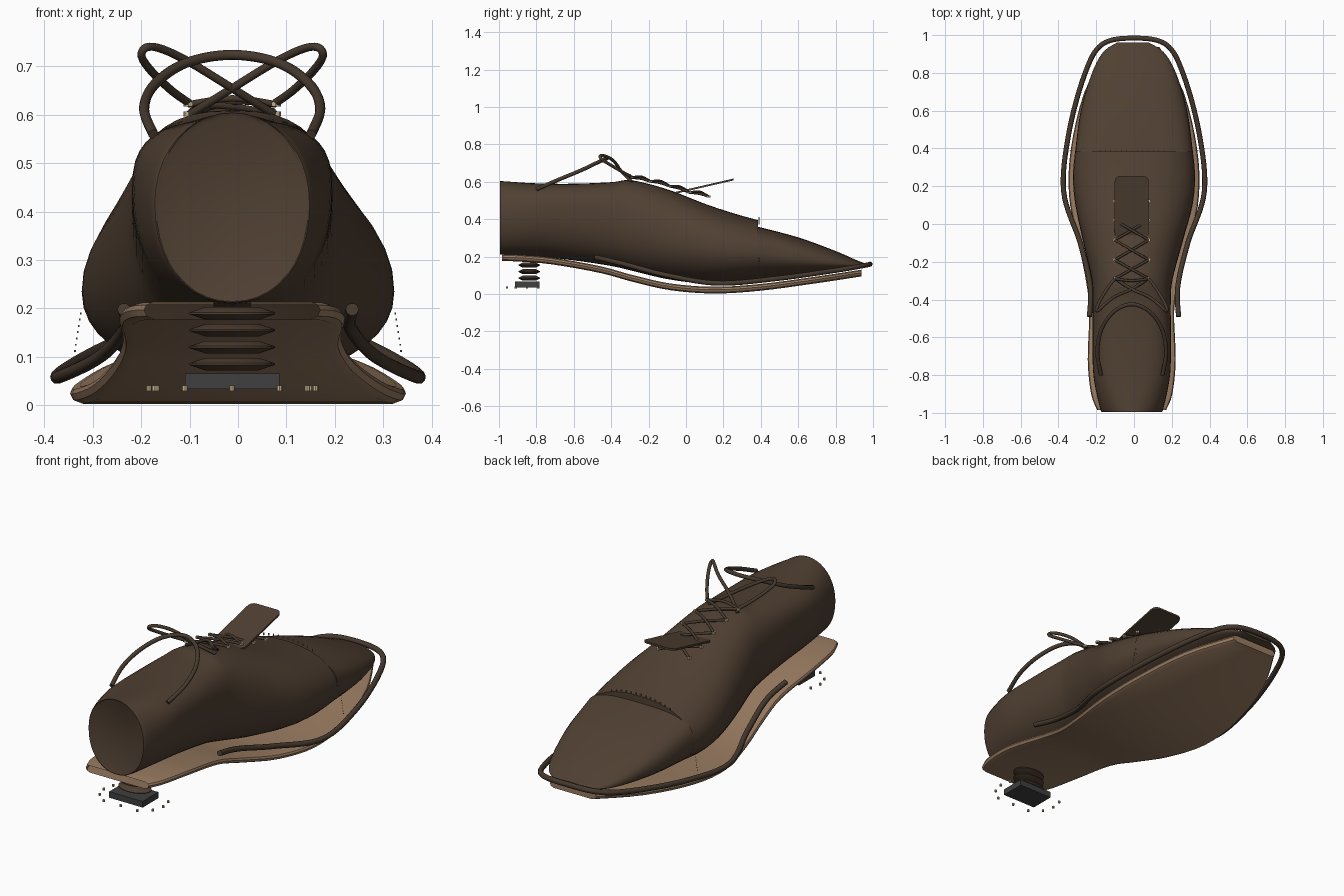
import bpy, bmesh, math
from mathutils import Vector, Matrix

cube = bpy.data.objects.get("Cube")
if cube:
    bpy.data.objects.remove(cube)

CX = -0.012  # the upper sits slightly off centre


def material(name, r, g, b):
    m = bpy.data.materials.new(name)
    m.use_nodes = True
    m.diffuse_color = (r, g, b, 1)
    m.node_tree.nodes["Principled BSDF"].inputs["Base Color"].default_value = (r, g, b, 1)
    return m


leather = material("brown leather", 0.08, 0.051, 0.032)
cord = material("dark brown cord", 0.061, 0.041, 0.027)
tan = material("tan sole leather", 0.32, 0.20, 0.12)
brass = material("pale brass", 0.55, 0.44, 0.26)
rubber = material("dark grey rubber", 0.05, 0.05, 0.052)


def finish(bm, name, mat, smooth=True):
    bmesh.ops.recalc_face_normals(bm, faces=bm.faces)
    me = bpy.data.meshes.new(name)
    bm.to_mesh(me)
    bm.free()
    ob = bpy.data.objects.new(name, me)
    bpy.context.collection.objects.link(ob)
    me.materials.append(mat)
    if smooth:
        bpy.ops.object.select_all(action='DESELECT')
        ob.select_set(True)
        bpy.context.view_layer.objects.active = ob
        bpy.ops.object.shade_smooth_by_angle(angle=math.radians(40))
    return ob


def smooth_path(keys, steps):
    """Catmull-Rom through tuples of any length."""
    keys = [Vector(k) for k in keys]
    out = []
    for i in range(len(keys) - 1):
        a, b, c, d = keys[max(i - 1, 0)], keys[i], keys[i + 1], keys[min(i + 2, len(keys) - 1)]
        for s in range(steps):
            t = s / steps
            out.append(b + (c - a) * (t / 2) + (a * 2 - b * 5 + c * 4 - d) * (t * t / 2)
                       + (b * 3 - a - c * 3 + d) * (t ** 3 / 2))
    return out + [keys[-1]]


def loft(rings):
    bm = bmesh.new()
    rows = [[bm.verts.new(p) for p in ring] for ring in rings]
    n = len(rows[0])
    for r, s in zip(rows, rows[1:]):
        for i in range(n):
            bm.faces.new((r[i], r[(i + 1) % n], s[(i + 1) % n], s[i]))
    caps = [bm.faces.new(rows[0]), bm.faces.new(rows[-1])]
    return bm, caps


def egg_ring(st, n=40):
    """Section: y, bottom, widest height, top, half width, centre x, squareness of the upper half."""
    y, zb, zc, zt, w, cx, square = st
    ring = []
    for i in range(n):
        a = math.tau * i / n
        c, s = math.cos(a), math.sin(a)
        p = 2 / (square if s > 0 else 2.15)
        x = math.copysign(abs(c) ** p, c) * w
        z = math.copysign(abs(s) ** p, s) * ((zt - zc) if s > 0 else (zc - zb))
        ring.append((cx + x, y, zc + z))
    return ring


# Upper: back part and vamp, ending in a raised edge over the toe cap
vamp = [(-.992, .215, .41, .605, .153, CX, 2.05), (-.975, .21, .42, .603, .168, CX, 2.15),
        (-.8, .2, .44, .592, .203, CX, 2.7), (-.6, .18, .43, .59, .207, CX, 3),
        (-.4, .15, .4, .598, .207, CX, 2.9), (-.29, .125, .37, .608, .215, -.01, 2.5),
        (-.1, .08, .31, .56, .262, -.006, 2.2), (.1, .055, .26, .483, .31, 0, 2.2),
        (.25, .055, .235, .433, .323, 0, 2.2), (.385, .07, .22, .395, .312, 0, 2.2)]
bm, caps = loft([egg_ring(s) for s in smooth_path(vamp, 5)])
bmesh.ops.recalc_face_normals(bm, faces=bm.faces)
bmesh.ops.inset_region(bm, faces=[caps[0]], thickness=.009, depth=.005)
finish(bm, "vamp_and_quarters", leather)

# Toe cap, flatter on top than the vamp edge above it
toe = [(.38, .07, .22, .361, .312, 0, 3.2), (.6, .09, .19, .303, .282, 0, 2.7),
       (.8, .115, .165, .23, .222, 0, 2.4), (.91, .135, .155, .182, .16, -.003, 2.2),
       (.96, .147, .153, .163, .085, -.006, 2.2)]
finish(loft([egg_ring(s) for s in smooth_path(toe, 5)])[0], "toe_cap", leather)

# Sole, open at the heel end: stations are y, half width, top height, centre x
sole = [(-.985, .182, .213, CX), (-.9, .215, .21, CX), (-.72, .233, .195, CX), (-.46, .225, .149, CX),
        (-.28, .25, .1, -.008), (-.08, .3, .056, 0), (.15, .344, .039, 0), (.4, .334, .054, 0),
        (.7, .262, .094, 0), (.937, .135, .13, 0)]
rings = []
for y, w, z, cx in smooth_path(sole, 4):
    half = [(w - .02, z), (w - .005, z - .006), (w, z - .016), (w - .006, z - .029), (w - .024, z - .036)]
    rings.append([(cx + x, y, h) for x, h in half] + [(cx - x, y, h) for x, h in reversed(half)])
bm, caps = loft(rings)
bmesh.ops.recalc_face_normals(bm, faces=bm.faces)
bm.faces.remove(caps[0])
finish(bm, "sole", tan)


def tube(name, points, radius, mat, steps=8):
    """Round cord swept along a smooth path."""
    pts = smooth_path(points, steps)
    rings, side = [], None
    for i, p in enumerate(pts):
        t = (pts[min(i + 1, len(pts) - 1)] - pts[max(i - 1, 0)]).normalized()
        if side is None:
            side = t.cross(Vector((0, 0, 1)))
        side = (side - t * side.dot(t)).normalized()
        up = t.cross(side)
        rings.append([p + (side * math.cos(math.tau * k / 10) + up * math.sin(math.tau * k / 10)) * radius
                      for k in range(10)])
    return finish(loft(rings)[0], name, mat)


def mirrored(points, cx):
    return points + [(2 * cx - x, y, z) for x, y, z in reversed(points[:-1])]


# Welt cord around the forefoot, and collar cord over the opening
welt = [(-.236, -.49, .198), (-.232, -.33, .16), (-.285, -.1, .1), (-.372, .17, .058),
        (-.345, .48, .082), (-.262, .79, .125), (-.17, .95, .152), (0, .984, .16)]
tube("welt_cord", mirrored(welt, 0), .0135, cord)
collar = [(-.175, -.8, .56), (-.194, -.68, .612), (-.173, -.56, .662), (-.108, -.465, .707), (CX, -.425, .724)]
tube("collar_cord", mirrored(collar, CX), .0105, cord)

# Tongue: thin rounded plate tilted up
bm = bmesh.new()
outline = []
for sx, sy, start in ((1, 1, 0), (-1, 1, 90), (-1, -1, 180), (1, -1, 270)):
    for k in range(5):
        a = math.radians(start + k * 22.5)
        y = .09 + sy * .135 + .03 * math.sin(a)
        outline.append(bm.verts.new((CX + sx * .06 + .03 * math.cos(a), y, .559 + .23 * y)))
face = bm.faces.new(outline)
res = bmesh.ops.extrude_face_region(bm, geom=[face])
bmesh.ops.translate(bm, vec=(0, 0, -.01), verts=[v for v in res["geom"] if isinstance(v, bmesh.types.BMVert)])
finish(bm, "tongue", leather)


def add_cylinder(bm, pos, r, h, n=8):
    bmesh.ops.create_cone(bm, cap_ends=True, segments=n, radius1=r, radius2=r, depth=h,
                          matrix=Matrix.Translation(pos))


# Laces crossing between five eyelet rows
rows = [(-.29, .622), (-.19, .602), (-.085, .576), (.02, .542), (.12, .522)]
eyelets = bmesh.new()
for i, (y, z) in enumerate(rows):
    for s in (-1, 1):
        add_cylinder(eyelets, (CX + s * .09, y, z), .011, .01)
        if i + 1 < len(rows):
            y2, z2 = rows[i + 1]
            mid = (CX, (y + y2) / 2, (z + z2) / 2 + .01 + s * .005)
            tube("cross_lace", [(CX + s * .09, y, z), mid, (CX - s * .09, y2, z2)], .007, cord)
finish(eyelets, "eyelets", brass)
y, z = rows[0]
tube("top_lace", [(CX - .09, y, z), (CX, y - .01, z + .012), (CX + .09, y, z)], .007, cord)

# Bow loops
for s, name in ((-1, "right_bow_loop"), (1, "left_bow_loop")):
    loop = [(-.085, -.29, .602), (0, -.345, .655), (.09, -.385, .71), (.148, -.43, .737), (.178, -.458, .739),
            (.187, -.45, .72), (.165, -.4, .688), (.125, -.335, .65), (.09, -.29, .625)]
    tube(name, [(CX + s * x, y, z) for x, y, z in loop], .0085, cord, 5)

# Stitches across and beside the toe cap seam
bm = bmesh.new()
for i in range(13):
    x = -.18 + i * .0283
    add_cylinder(bm, (x, .39, .406 - .9 * x * x), .003, .012, 6)
for i in range(8):
    for s in (-1, 1):
        add_cylinder(bm, (s * (.325 + .002 * i), .39, .19 - .013 * i), .002, .004, 6)
finish(bm, "toe_stitches", tan)

# Heel: stack of lens-shaped discs, a block and a horseshoe of pegs
for z in (.19, .155, .12, .085):
    profile = [(.055, -.013), (.088, -.002), (.088, .002), (.055, .013)]
    bm, caps = loft([[(CX + r * math.cos(math.tau * k / 32), -.838 + .65 * r * math.sin(math.tau * k / 32), z + h)
                      for k in range(32)] for r, h in profile])
    finish(bm, "heel_disc", leather)

bm = bmesh.new()
bmesh.ops.create_cube(bm, matrix=Matrix.Translation((CX, -.848, .05)) @ Matrix.Diagonal((.195, .13, .032, 1)))
finish(bm, "heel_block", rubber, smooth=False)

bm = bmesh.new()
for x, y in ((0, -.957), (.098, -.957), (.155, -.91), (.172, -.85), (.16, -.79)):
    for s in ((-1, 1) if x else (1,)):
        add_cylinder(bm, (CX + s * x, y, .035), .006, .011)
finish(bm, "heel_pegs", brass)
